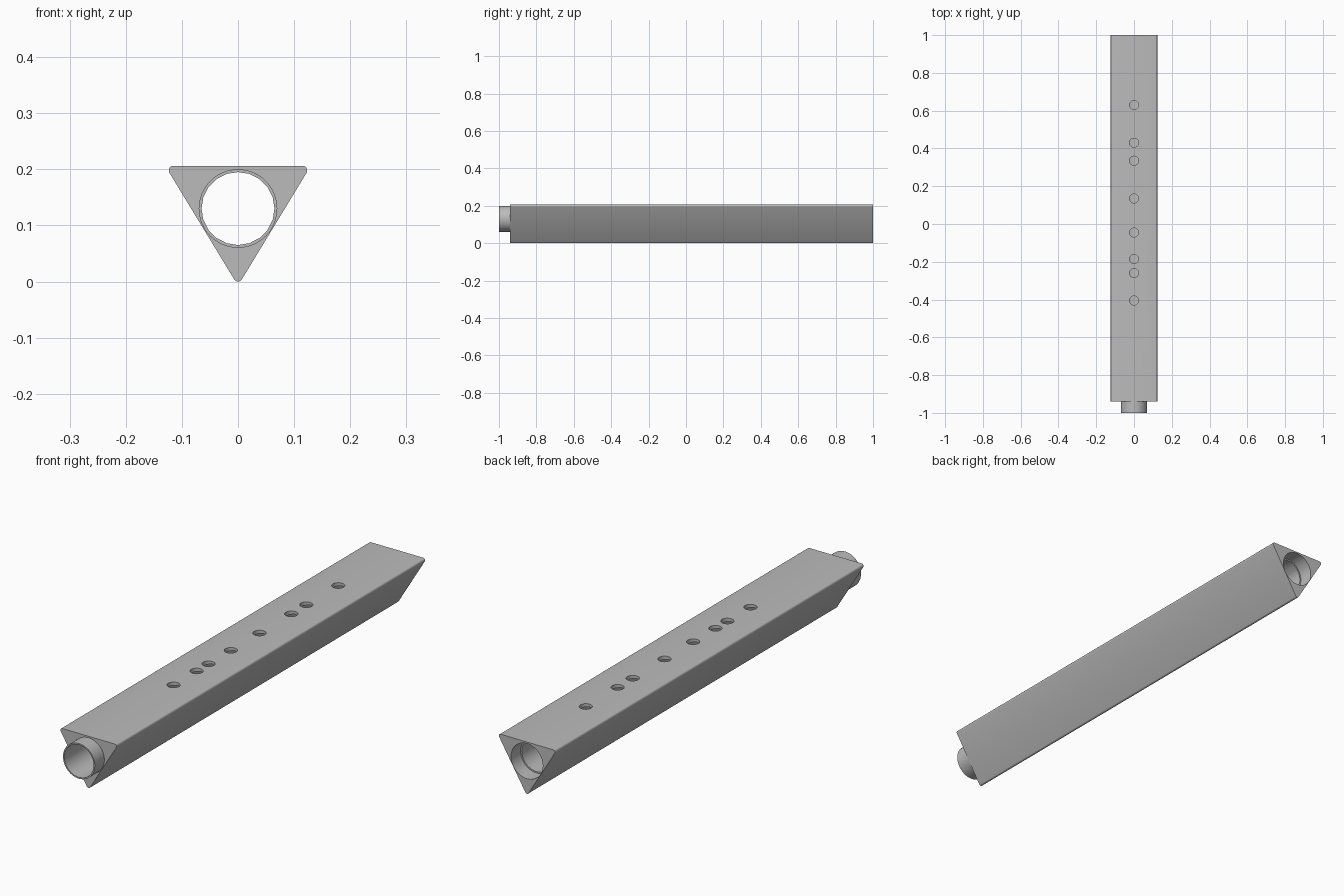
import bpy, bmesh, math
from mathutils import Matrix

if "Cube" in bpy.data.objects:
    bpy.data.objects.remove(bpy.data.objects["Cube"])

AXIS_Z = 0.13          # height of the bore axis
BORE, OUTER = 0.065, 0.07
BACK, SHOULDER, FRONT = 1.0, -0.94, -1.0

grey = bpy.data.materials.new("plain grey")
grey.use_nodes = True
grey.diffuse_color = (0.5, 0.5, 0.5, 1)
grey.node_tree.nodes["Principled BSDF"].inputs["Base Color"].default_value = (0.5, 0.5, 0.5, 1)


def prism(name, outline, y0, y1):
    """Extrude an x-z outline along y."""
    bm = bmesh.new()
    face = bm.faces.new([bm.verts.new((x, y0, z)) for x, z in outline])
    top = bmesh.ops.extrude_face_region(bm, geom=[face])["geom"]
    bmesh.ops.translate(bm, vec=(0, y1 - y0, 0),
                        verts=[v for v in top if isinstance(v, bmesh.types.BMVert)])
    bmesh.ops.recalc_face_normals(bm, faces=bm.faces)
    mesh = bpy.data.meshes.new(name)
    bm.to_mesh(mesh)
    bm.free()
    mesh.materials.append(grey)
    obj = bpy.data.objects.new(name, mesh)
    bpy.context.collection.objects.link(obj)
    return obj


def arc(cx, cz, r, a0, a1, n):
    return [(cx + r * math.cos(math.radians(a0 + (a1 - a0) * i / n)),
             cz + r * math.sin(math.radians(a0 + (a1 - a0) * i / n))) for i in range(n + 1)]


def circle(r, n):
    return arc(0, AXIS_Z, r, 0, 360, n)[:-1]


def select_only(obj):
    bpy.ops.object.select_all(action='DESELECT')
    obj.select_set(True)
    bpy.context.view_layer.objects.active = obj


def cut(obj, cutter):
    mod = obj.modifiers.new("cut", 'BOOLEAN')
    mod.operation, mod.solver, mod.object = 'DIFFERENCE', 'EXACT', cutter
    select_only(obj)
    bpy.ops.object.modifier_apply(modifier=mod.name)
    bpy.data.objects.remove(cutter)


# Triangular body with rounded long edges
R = 0.008
outline = (arc(0.1155, 0.198, R, -31, 90, 6) + arc(-0.1155, 0.198, R, 90, 211, 6)
           + arc(0, R, R, 211, 329, 6))
body = prism("body", outline, SHOULDER, BACK)

# Bore and the wider socket at the back end
cut(body, prism("bore_cutter", circle(BORE, 20), SHOULDER - 0.1, BACK + 0.1))
cut(body, prism("socket_cutter", circle(OUTER, 48), BACK - 0.06, BACK + 0.1))

# Finger holes through the flat top
for y in (0.63, 0.43, 0.335, 0.135, -0.045, -0.185, -0.26, -0.405):
    bm = bmesh.new()
    bmesh.ops.create_cone(bm, cap_ends=True, segments=32, radius1=0.024, radius2=0.024,
                          depth=0.12, matrix=Matrix.Translation((0, y, 0.21)))
    mesh = bpy.data.meshes.new("hole_cutter")
    bm.to_mesh(mesh)
    bm.free()
    mesh.materials.append(grey)
    hole = bpy.data.objects.new("hole_cutter", mesh)
    bpy.context.collection.objects.link(hole)
    cut(body, hole)

# Joint tube at the front end
joint = prism("joint_tube", circle(OUTER, 48), FRONT, SHOULDER)
cut(joint, prism("joint_cutter", circle(BORE, 20), FRONT - 0.1, SHOULDER + 0.1))

for obj in (body, joint):
    select_only(obj)
    bpy.ops.object.shade_smooth_by_angle(angle=math.radians(30))
